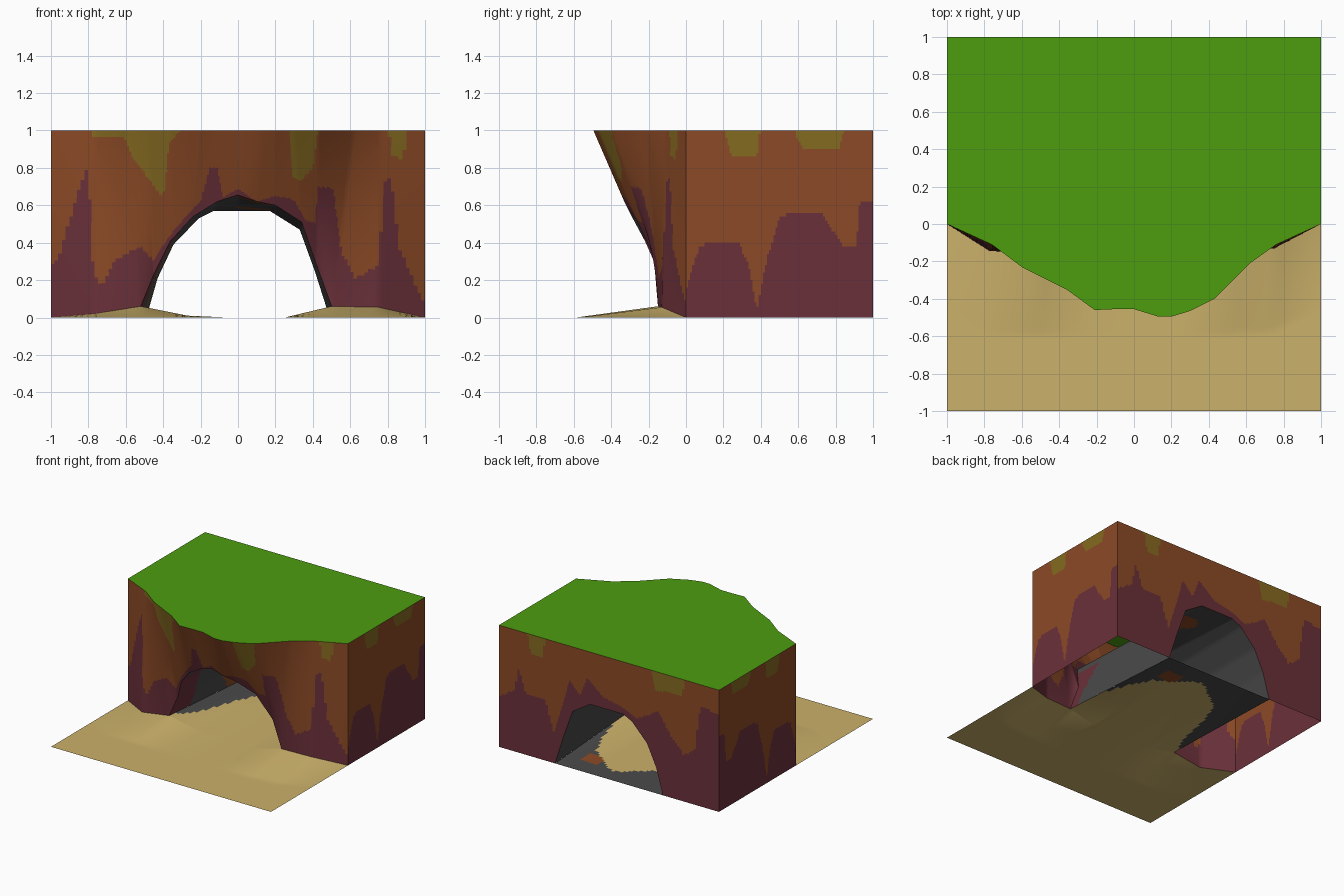
import bpy, math
from mathutils import Vector

if "Cube" in bpy.data.objects:
    bpy.data.objects.remove(bpy.data.objects["Cube"])

COLOURS = {
    "brown rock": (0.26, 0.068, 0.019), "plum rock": (0.145, 0.030, 0.042),
    "olive moss": (0.235, 0.145, 0.015), "cave grey": (0.068, 0.068, 0.070),
    "sand": (0.60, 0.44, 0.145), "grass": (0.075, 0.34, 0.005)}
MATS = []
for name, c in COLOURS.items():
    m = bpy.data.materials.new(name)
    m.diffuse_color = (*c, 1)
    m.use_nodes = True
    m.node_tree.nodes["Principled BSDF"].inputs["Base Color"].default_value = m.diffuse_color
    MATS.append(m)
BROWN, PLUM, OLIVE, GREY, SAND, GRASS = range(6)


def dense(pts, k):
    """Subdivide a polyline k times per segment."""
    pts = [Vector(p) for p in pts]
    out = [a.lerp(b, j / k) for a, b in zip(pts, pts[1:]) for j in range(k)]
    return out + [pts[-1]]


def interp(table, x):
    for (x0, v0), (x1, v1) in zip(table, table[1:]):
        if x <= x1:
            return v0 + (v1 - v0) * max(0, (x - x0) / (x1 - x0))
    return table[-1][1]


def loft(name, a, b, n, colour, shape=None):
    """Sheet of quads from line a to line b, coloured by a rule on face centres."""
    w = len(a)
    verts = []
    for j in range(n + 1):
        for p, q in zip(a, b):
            v = p.lerp(q, j / n)
            verts.append(shape(v) if shape else v)
    faces = [(j * w + i, j * w + i + 1, (j + 1) * w + i + 1, (j + 1) * w + i)
             for j in range(n) for i in range(w - 1)]
    me = bpy.data.meshes.new(name)
    me.from_pydata(verts, [], faces)
    for m in MATS:
        me.materials.append(m)
    for f in me.polygons:
        f.material_index = colour(f.center)
        f.use_smooth = True
    ob = bpy.data.objects.new(name, me)
    bpy.context.collection.objects.link(ob)
    return ob


def rock(axis, plum, olive):
    """Plum below one wavy line, olive above another, brown between."""
    def rule(c):
        s = c[axis]
        if c.z < interp(plum, s):
            return PLUM
        return OLIVE if c.z > interp(olive, s) else BROWN
    return rule


# Front cliff outline: foot and arch lip below, overhanging rim above
foot = [(-1, 0, 0), (-.77, -.145, .02), (-.52, -.15, .06), (-.45, -.14, .23),
        (-.36, -.22, .41), (-.24, -.29, .54), (-.11, -.33, .62), (0, -.34, .655),
        (.1, -.33, .62), (.2, -.32, .60), (.34, -.26, .51), (.42, -.15, .28),
        (.5, -.15, .06), (.75, -.13, .055), (1, 0, 0)]
rim = [(-1, 0, 1), (-.76, -.11, 1), (-.6, -.23, 1), (-.48, -.29, 1),
       (-.36, -.35, 1), (-.21, -.46, 1), (-.1, -.455, 1), (0, -.455, 1),
       (.13, -.495, 1), (.2, -.495, 1), (.3, -.465, 1), (.43, -.40, 1),
       (.62, -.21, 1), (.76, -.11, 1), (1, 0, 1)]
back_arch = [(-.49, 1, 0), (-.43, 1, .21), (-.345, 1, .39), (-.21, 1, .53),
             (-.13, 1, .57), (0, 1, .57), (.1, 1, .57), (.17, 1, .57),
             (.33, 1, .47), (.41, 1, .25), (.49, 1, 0)]
K = 12
foot_d, rim_d = dense(foot, K), dense(rim, K)

front_plum = [(-1, .27), (-.96, .32), (-.82, .78), (-.8, .8), (-.78, .32), (-.75, .17), (-.71, .19),
              (-.66, .31), (-.52, .38), (-.45, .3), (-.38, .42), (-.28, .54),
              (-.2, .62), (-.15, .8), (-.11, .8), (-.08, .64), (0, .69),
              (.1, .62), (.2, .65), (.3, .63), (.36, .52), (.41, .5), (.43, .7), (.51, .69),
              (.55, .36), (.63, .21), (.75, .28), (.79, .76), (.82, .74), (.86, .38), (1, .06)]
front_olive = [(-.79, 1.1), (-.78, .96), (-.61, .96), (-.56, .85), (-.41, .65), (-.39, .68),
               (-.37, .93), (-.29, 1.02), (.27, 1.02), (.29, .75), (.34, .73), (.4, .8), (.43, 1.02),
               (.8, 1.02), (.83, .86), (.88, .85), (.91, 1.02), (1, 1.02)]
loft("front_cliff", foot_d, rim_d, 56, rock(0, front_plum, front_olive))

# Side cliffs
side_plum = [(0, .14), (.07, .38), (.12, .4), (.28, .4), (.33, .3), (.38, .05), (.43, .3),
             (.5, .54), (.56, .56), (.73, .55), (.84, .38), (.91, .38), (.93, .62), (1, .62)]
side_olive = [(.2, 1.02), (.24, .87), (.38, .85), (.4, 1.02), (.57, 1.02), (.62, .91),
              (.82, .9), (.85, 1.02), (1, 1.02)]
for name, x, ys in (("right_cliff", 1, (0, 1)), ("left_cliff", -1, (1, 0))):
    loft(name, dense([(x, y, 0) for y in ys], 90), dense([(x, y, 1) for y in ys], 90),
         50, rock(1, side_plum, side_olive))

# Back cliff, running right to left around the tunnel mouth
back_foot = [(1, 1, 0), (.75, 1, 0)] + back_arch[::-1] + [(-.75, 1, 0), (-1, 1, 0)]
back_rim = [(x * 1.0, 1, 1) for x, y, z in back_foot]
back_plum = [(-1, .8), (-.83, .82), (-.78, .45), (-.68, .38), (-.57, .5), (-.44, .68), (-.36, .62),
             (-.25, .57), (-.1, .63), (.05, .66), (.2, .78), (.26, .62), (.36, .72), (.42, .5),
             (.5, .25), (.58, .5), (.75, .5), (.82, .7), (.86, .5), (1, .42)]
back_olive = [(-.7, 1.02), (-.66, .87), (-.42, .84), (-.38, 1.02), (.57, 1.02), (.61, .84),
              (.71, .84), (.75, 1.02), (1, 1.02)]
loft("back_cliff", dense(back_foot, K), dense(back_rim, K), 50, rock(0, back_plum, back_olive))


# Tunnel lining: grey with plum near the mouth and a few brown patches
def cave(c):
    if c.y < .02 + .1 * math.sin(9 * c.x) and c.z < .45:
        return PLUM
    if math.sin(6 * c.x + 1) * math.sin(7 * c.y + 5 * c.z) > .8:
        return BROWN
    return GREY


loft("tunnel_lining", dense(back_arch, 8), dense(foot[2:13], 8), 40, cave)


# Ground: sand, with small drifts against the arch feet
def drift(x):
    return interp([(-1, 0), (-.77, .02), (-.52, .06), (-.27, .01), (-.05, 0), (.25, 0),
                   (.5, .06), (.75, .055), (1, 0)], x)


def sand_shape(v):
    edge = interp([(-1, 0), (-.77, -.145), (-.52, -.15), (.5, -.15), (.75, -.13), (1, 0)], v.x)
    t = max(0, 1 - max(0, edge - v.y) / .44)
    return Vector((v.x, v.y, drift(v.x) * t))


edge = dense(foot[:3] + [(-.27, -.15, 0), (-.05, -.15, 0), (.25, -.15, 0)] + foot[12:], 6)
loft("sand_ground", [Vector((p.x, -1, 0)) for p in edge], edge, 40, lambda c: SAND, sand_shape)


# Tunnel floor: sand tongue fading to grey rock at the back
def floor_colour(c):
    half = interp([(-.15, .6), (.1, .47), (.45, .38), (.65, .3), (.83, .06), (.86, 0), (1, 0)], c.y)
    if abs(c.x - .06) < half:
        return SAND
    return BROWN if abs(c.x - .3) < .08 and .72 < c.y < .84 else GREY


floor_x = dense([(-.52, -.15, 0), (-.27, -.15, 0), (-.05, -.15, 0), (.25, -.15, 0), (.5, -.15, 0)], 10)
front_edge = [Vector((p.x, -.15, drift(p.x))) for p in floor_x]
back_edge = [Vector(((p.x + .01) * .96, 1, 0)) for p in floor_x]
loft("tunnel_floor", front_edge, back_edge, 44, floor_colour)

# Grass plateau
loft("grass_top", rim_d, [Vector((p.x, 1, 1)) for p in rim_d], 12, lambda c: GRASS)
